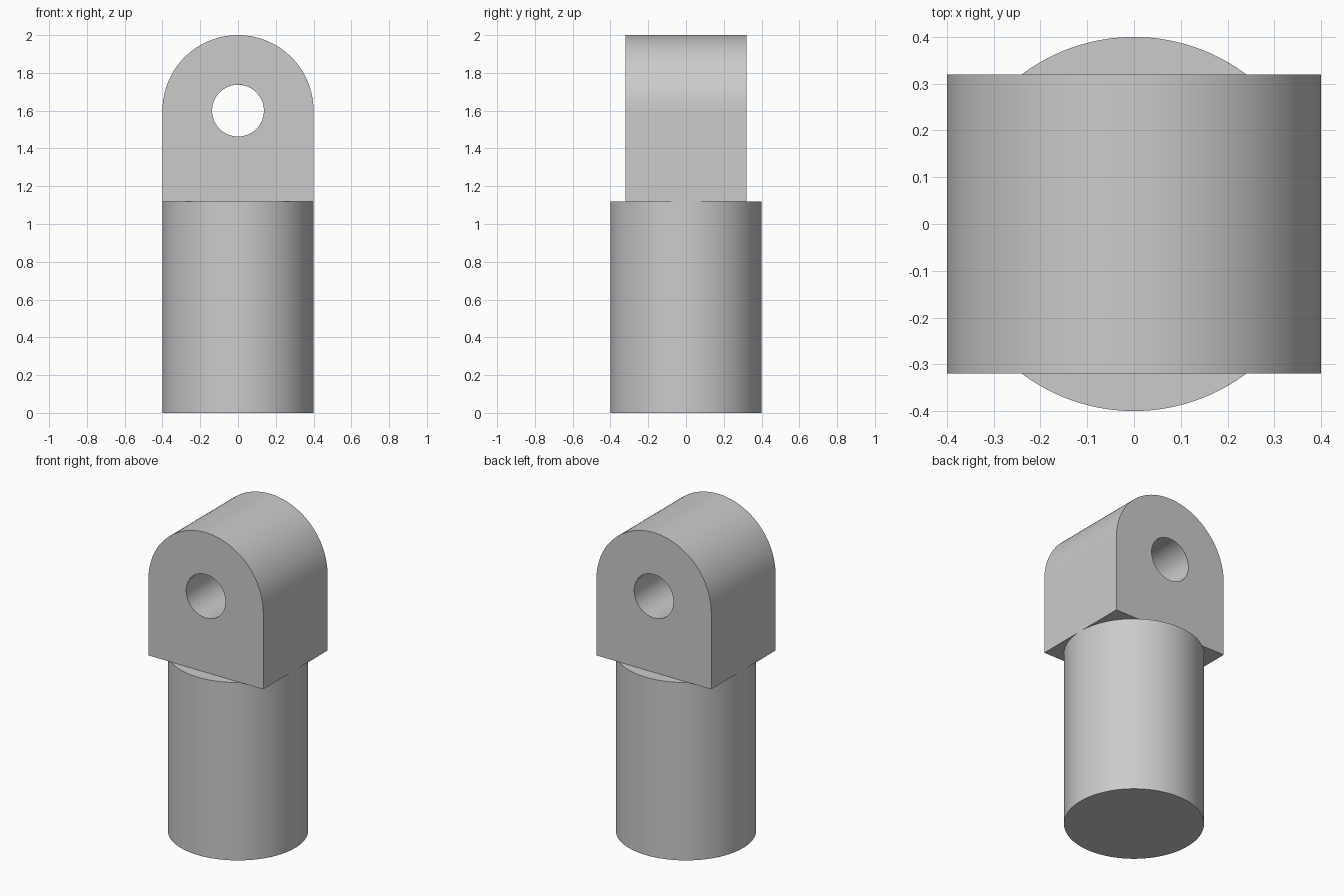
import bpy
import bmesh
from math import cos, sin, pi, radians
from mathutils import Vector

cube = bpy.data.objects.get("Cube")
if cube:
    bpy.data.objects.remove(cube, do_unlink=True)

RADIUS = 0.4          # shaft radius and lug rounding
SHOULDER = 1.12       # height where the shaft meets the lug
EYE_Z = 1.6           # height of the pin hole
EYE_RADIUS = 0.137
LUG_DEPTH = 0.64
STEPS = 64

steel = bpy.data.materials.new("light grey metal")
steel.use_nodes = True
grey = (0.6, 0.6, 0.6, 1.0)
steel.diffuse_color = grey
steel.node_tree.nodes["Principled BSDF"].inputs["Base Color"].default_value = grey


def finish(obj):
    """Give the part its material and smooth its curved sides."""
    obj.data.materials.append(steel)
    bpy.ops.object.select_all(action="DESELECT")
    obj.select_set(True)
    bpy.context.view_layer.objects.active = obj
    bpy.ops.object.shade_smooth_by_angle(angle=radians(30))


def arc(radius, end, steps):
    """Points counter-clockwise around the eye, in the front plane."""
    return [Vector((radius * cos(end * i / steps), -LUG_DEPTH / 2,
                    EYE_Z + radius * sin(end * i / steps)))
            for i in range(steps + 1)]


def add_loop(bm, points):
    verts = [bm.verts.new(p) for p in points]
    return [bm.edges.new((v, verts[i - 1])) for i, v in enumerate(verts)]


# Round shaft
bpy.ops.mesh.primitive_cylinder_add(vertices=2 * STEPS, radius=RADIUS, depth=SHOULDER,
                                    location=(0, 0, SHOULDER / 2))
shaft = bpy.context.object
shaft.name = "shaft"
finish(shaft)

# Round-topped lug with a pin hole, extruded from its front outline
bm = bmesh.new()
outline = arc(RADIUS, pi, STEPS)
outline += [Vector((x, -LUG_DEPTH / 2, SHOULDER)) for x in (-RADIUS, RADIUS)]
edges = add_loop(bm, outline)
edges += add_loop(bm, arc(EYE_RADIUS, 2 * pi, STEPS)[:-1])
bmesh.ops.triangle_fill(bm, edges=edges, use_beauty=True, normal=(0, -1, 0))
result = bmesh.ops.extrude_face_region(bm, geom=bm.faces[:], use_keep_orig=True)
back = [g for g in result["geom"] if isinstance(g, bmesh.types.BMVert)]
bmesh.ops.translate(bm, verts=back, vec=(0, LUG_DEPTH, 0))
bmesh.ops.recalc_face_normals(bm, faces=bm.faces[:])
mesh = bpy.data.meshes.new("lug")
bm.to_mesh(mesh)
bm.free()
lug = bpy.data.objects.new("lug", mesh)
bpy.context.collection.objects.link(lug)
finish(lug)
